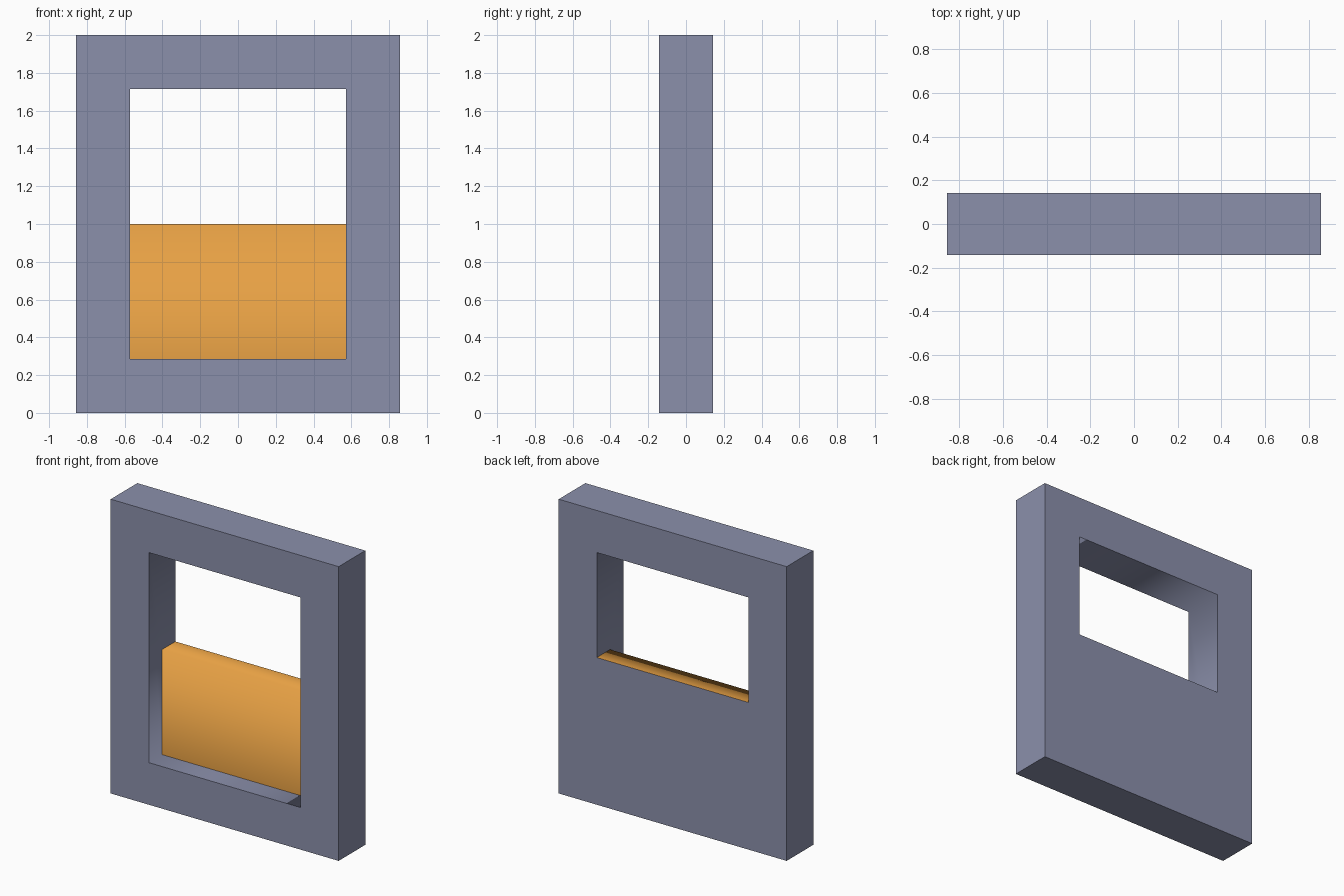
import bpy, bmesh

if "Cube" in bpy.data.objects:
    bpy.data.objects.remove(bpy.data.objects["Cube"])

W, D, H = 0.857, 0.143, 2.0      # half width, half depth, height
B = 0.286                        # bar width
I = W - B                        # opening half width
Z0, ZM, Z1 = B, 1.0, H - B       # sill, panel top, head of opening


def material(name, color):
    m = bpy.data.materials.new(name)
    m.diffuse_color = (*color, 1)
    m.use_nodes = True
    m.node_tree.nodes["Principled BSDF"].inputs["Base Color"].default_value = m.diffuse_color
    return m


def build(name, faces, mat):
    """faces: list of (corner points, smooth)"""
    bm = bmesh.new()
    for pts, smooth in faces:
        f = bm.faces.new([bm.verts.new(p) for p in pts])
        f.smooth = smooth
    bmesh.ops.remove_doubles(bm, verts=bm.verts, dist=1e-5)
    me = bpy.data.meshes.new(name)
    bm.to_mesh(me)
    bm.free()
    me.materials.append(mat)
    ob = bpy.data.objects.new(name, me)
    bpy.context.collection.objects.link(ob)
    return ob


def rect(hw, y, z0, z1):
    return [(-hw, y, z0), (hw, y, z0), (hw, y, z1), (-hw, y, z1)]


grey = material("blue grey", (0.26, 0.28, 0.41))
orange = material("orange", (0.80, 0.355, 0.058))

faces = []
front, back = rect(W, -D, 0, H), rect(W, D, 0, H)
front_in, back_in = rect(I, -D, Z0, Z1), rect(I, D, ZM, Z1)
for i in range(4):
    j = (i + 1) % 4
    # front border, back border (solid behind the panel) and outer sides
    faces.append(([front[i], front[j], front_in[j], front_in[i]], False))
    faces.append(([back[j], back[i], back_in[i], back_in[j]], False))
    faces.append(([front[j], front[i], back[i], back[j]], False))

# stepped side walls of the opening
step = [(-D, Z0), (0, Z0), (0, ZM), (D, ZM), (D, Z1), (-D, Z1)]
faces.append(([(-I, y, z) for y, z in step], True))
faces.append(([(I, y, z) for y, z in reversed(step)], True))
# sill and head of the opening
faces.append(([(-I, -D, Z0), (I, -D, Z0), (I, 0, Z0), (-I, 0, Z0)], True))
faces.append(([(-I, D, Z1), (I, D, Z1), (I, -D, Z1), (-I, -D, Z1)], True))
build("frame", faces, grey)

# panel front and top, shaded smoothly across their shared edge
build("lower_panel", [
    (rect(I, 0, Z0, ZM), True),
    ([(-I, 0, ZM), (I, 0, ZM), (I, D, ZM), (-I, D, ZM)], True),
], orange)
